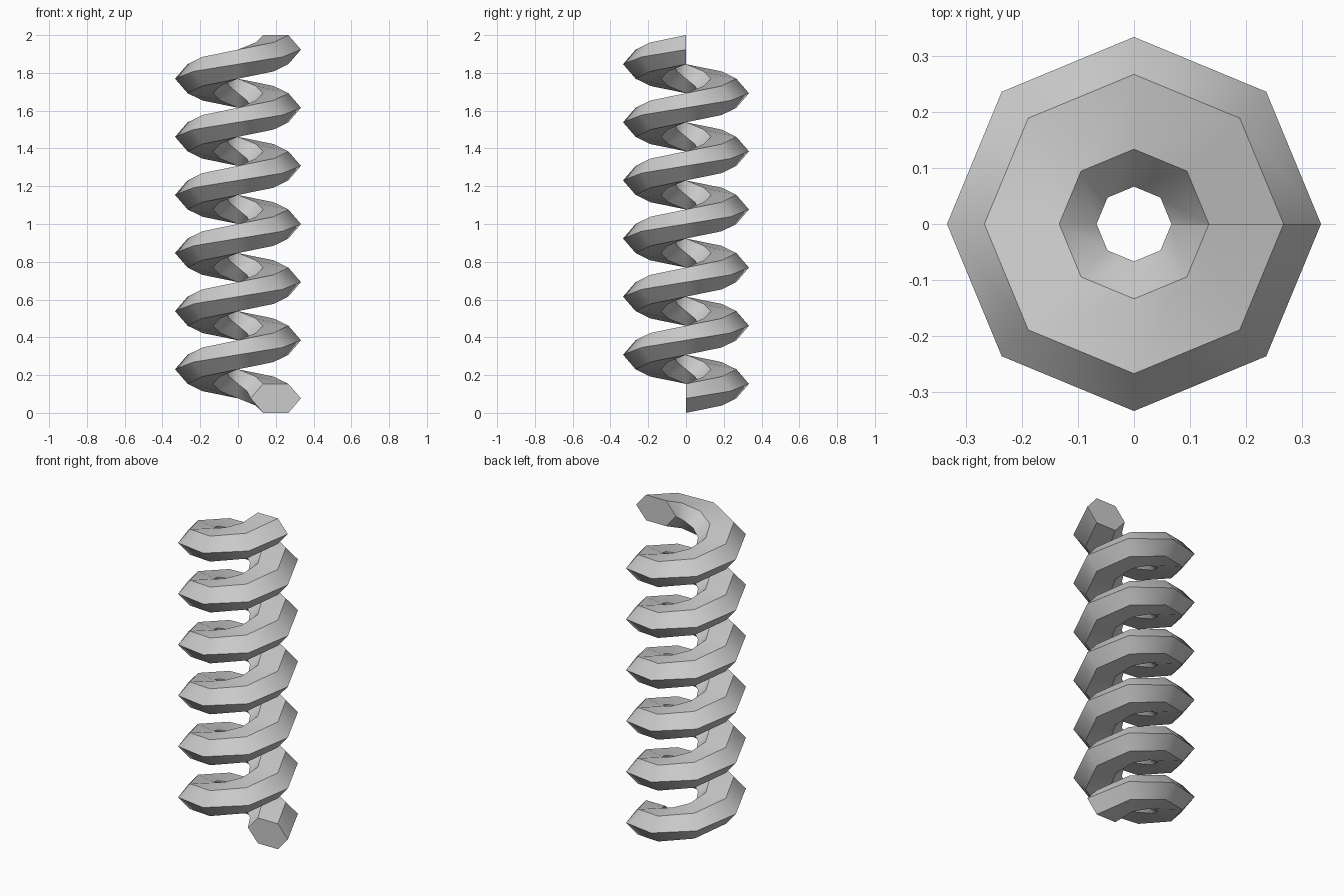
import bpy, bmesh, math

if "Cube" in bpy.data.objects:
    bpy.data.objects.remove(bpy.data.objects["Cube"])

TURNS, SEGS = 6, 8          # coil turns, segments per turn
R, HALF_W = 0.2, 0.4 / 3    # coil radius, half width of the section
HALF_H = 1 / 13             # half height of the section
PITCH = 4 / 13              # rise per turn

# Hexagonal section in the radial plane
profile = [(R + HALF_W * math.cos(math.radians(60 * k)),
            HALF_H * (0, 1, 1, 0, -1, -1)[k]) for k in range(6)]

# Sweep the section up the helix
bm = bmesh.new()
rings = []
for i in range(TURNS * SEGS + 1):
    a = 2 * math.pi * i / SEGS
    z0 = HALF_H + PITCH * i / SEGS
    rings.append([bm.verts.new((r * math.cos(a), r * math.sin(a), z0 + z))
                  for r, z in profile])
for lo, hi in zip(rings, rings[1:]):
    for k in range(6):
        n = (k + 1) % 6
        bm.faces.new((lo[k], hi[k], hi[n], lo[n]))

# Flat end caps
bm.faces.new(rings[0])
bm.faces.new(rings[-1][::-1])
bmesh.ops.recalc_face_normals(bm, faces=bm.faces[:])

mesh = bpy.data.meshes.new("coil_spring")
bm.to_mesh(mesh)
bm.free()
spring = bpy.data.objects.new("coil_spring", mesh)
bpy.context.collection.objects.link(spring)

# Smooth along the coil, sharp along the hexagon edges
bpy.context.view_layer.objects.active = spring
spring.select_set(True)
bpy.ops.object.shade_smooth_by_angle(angle=math.radians(46))
